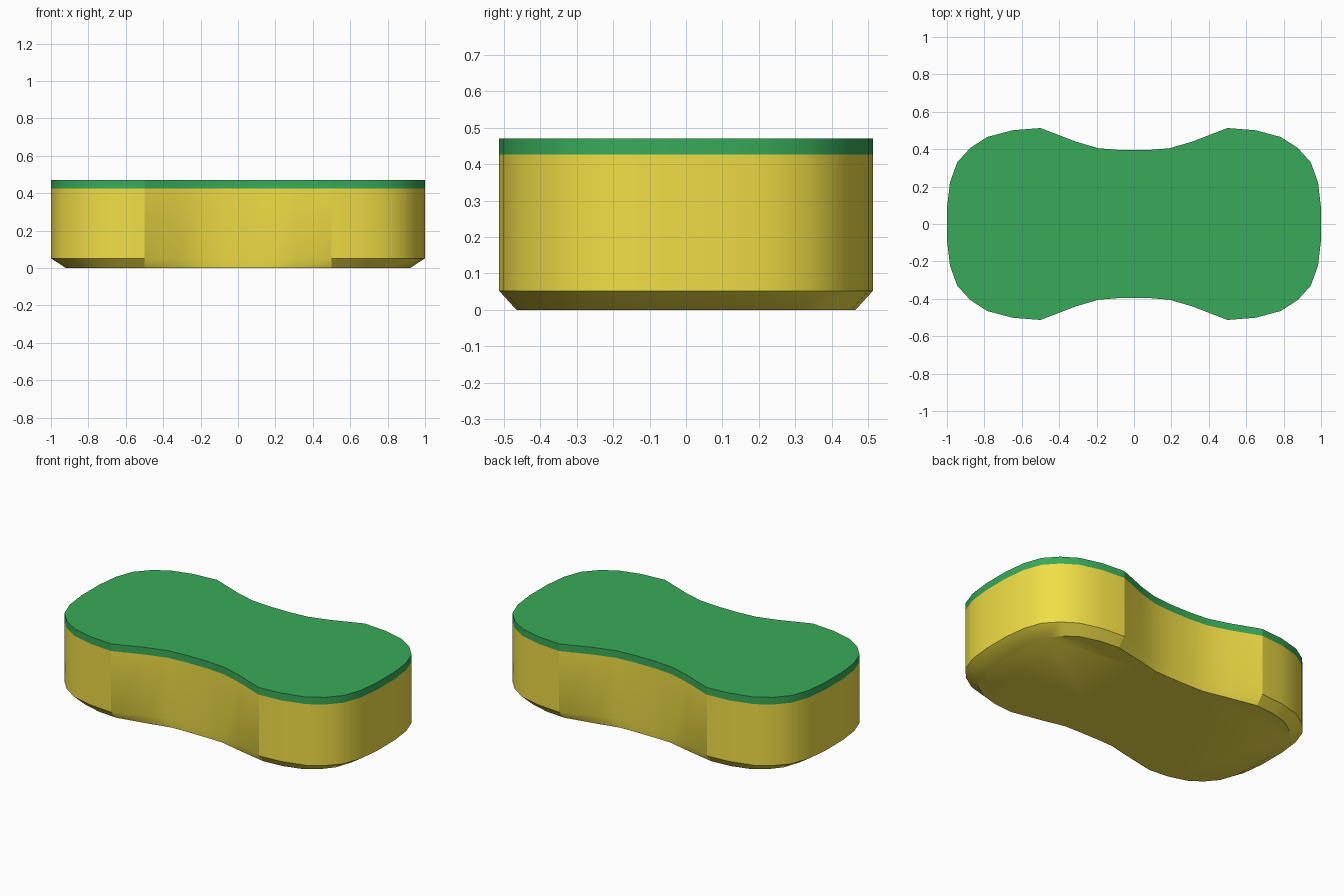
import bpy, bmesh
from math import radians

if "Cube" in bpy.data.objects:
    bpy.data.objects.remove(bpy.data.objects["Cube"])

# Quarter outline of the sponge, from the waist round to the rounded end
WAIST = [(0.07, 0.395), (0.19, 0.405), (0.31, 0.44)]
LOBE = [(0.5, 0.513), (0.65, 0.501), (0.785, 0.465), (0.875, 0.407),
        (0.945, 0.33), (0.984, 0.222), (1.0, 0.085)]


def full_ring(quarter):
    """Mirror a quarter outline into a closed ring."""
    right = quarter + [(x, -y) for x, y in reversed(quarter)]
    return right + [(-x, -y) for x, y in right]


OUTER = full_ring(WAIST + LOBE)
# Underside: lobes pulled in for the chamfer, waist nearly flush
INNER = full_ring([(0.07, 0.392), (0.17, 0.395), (0.31, 0.427)]
                  + [(0.5 + (x - 0.5) * 0.84, y * 0.908) for x, y in LOBE])


def build(name, rings, color, cap_bottom, cap_top):
    bm = bmesh.new()
    loops = [[bm.verts.new((x, y, z)) for x, y in pts] for pts, z in rings]
    n = len(loops[0])
    for a, b in zip(loops, loops[1:]):
        for i in range(n):
            j = (i + 1) % n
            bm.faces.new((a[i], b[i], b[j], a[j])[::-1])
    if cap_bottom:
        bm.faces.new(loops[0])
    if cap_top:
        bm.faces.new(loops[-1])
    bmesh.ops.recalc_face_normals(bm, faces=bm.faces)
    # Outward direction check on the flat cap
    for f in bm.faces:
        if len(f.verts) == n:
            want = 1 if cap_top else -1
            if f.normal.z * want < 0:
                bmesh.ops.reverse_faces(bm, faces=bm.faces)
            break
    # Smooth sides with creases at the caps, chamfer and lobe corners
    for f in bm.faces:
        f.smooth = True
    for e in bm.edges:
        corner = all(abs(abs(v.co.x) - 0.5) < 1e-4 for v in e.verts)
        e.smooth = not (corner or e.calc_face_angle(0) > radians(35))
    me = bpy.data.meshes.new(name)
    bm.to_mesh(me)
    bm.free()
    mat = bpy.data.materials.new(name + "_color")
    mat.diffuse_color = color
    mat.use_nodes = True
    mat.node_tree.nodes["Principled BSDF"].inputs["Base Color"].default_value = mat.diffuse_color
    me.materials.append(mat)
    obj = bpy.data.objects.new(name, me)
    bpy.context.collection.objects.link(obj)
    return obj


# Yellow foam body with chamfered underside
build("sponge_body", [(INNER, 0.0), (OUTER, 0.052), (OUTER, 0.426)],
      (0.87, 0.73, 0.06, 1), True, False)
# Green scouring layer on top
build("scouring_pad", [(OUTER, 0.426), (OUTER, 0.47)],
      (0.04, 0.4, 0.1, 1), False, True)
